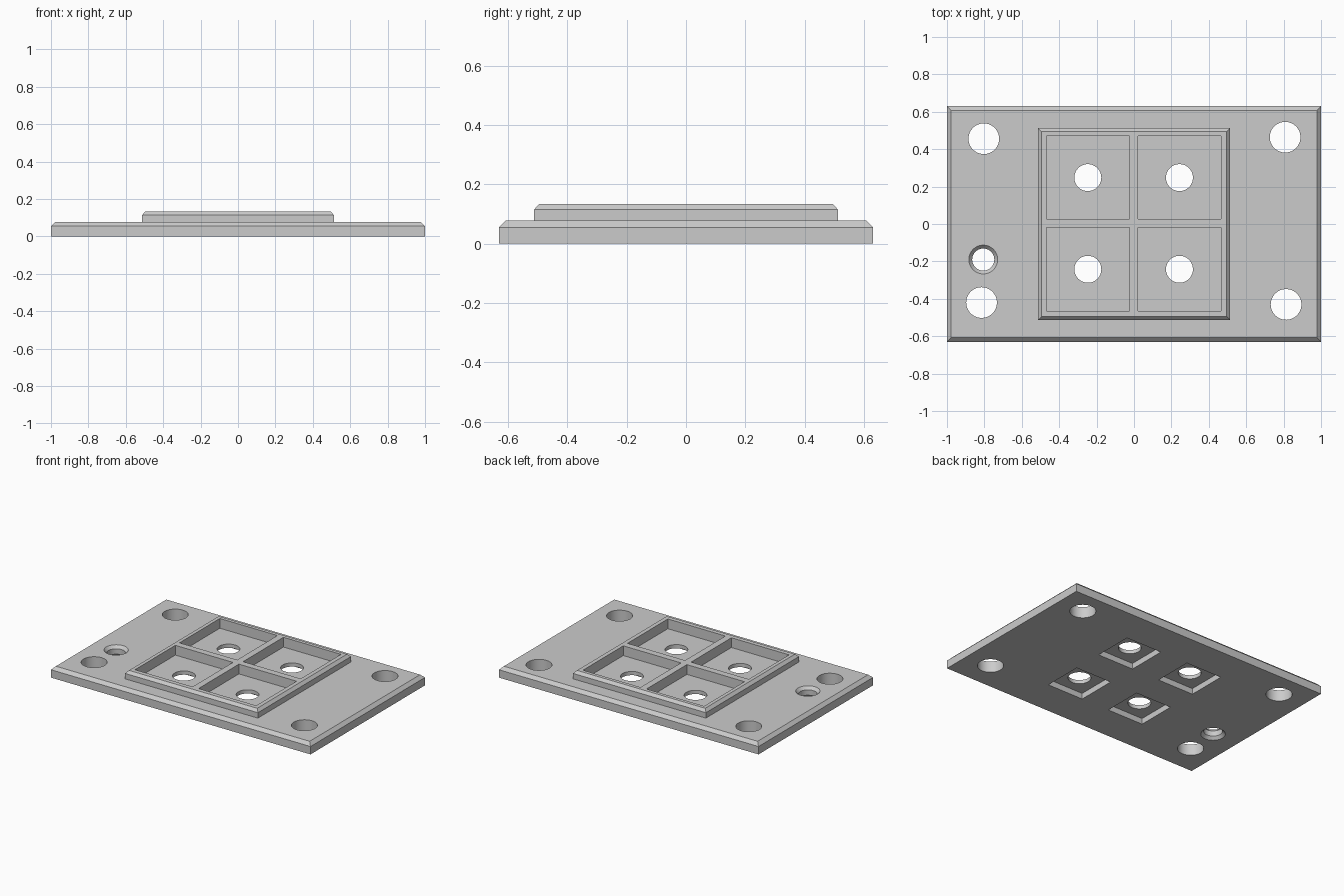
import bpy, bmesh, math

if "Cube" in bpy.data.objects:
    bpy.data.objects.remove(bpy.data.objects["Cube"], do_unlink=True)

grey = bpy.data.materials.new("plain grey")
grey.use_nodes = True
COLOUR = (0.6, 0.6, 0.6, 1)
grey.diffuse_color = COLOUR
grey.node_tree.nodes["Principled BSDF"].inputs["Base Color"].default_value = COLOUR


def loft(name, rings):
    """Skin a closed solid through a list of point rings, bottom to top."""
    bm = bmesh.new()
    loops = [[bm.verts.new(p) for p in ring] for ring in rings]
    bm.faces.new(loops[0])
    bm.faces.new(loops[-1])
    for low, high in zip(loops, loops[1:]):
        for i in range(len(low)):
            j = (i + 1) % len(low)
            bm.faces.new((low[i], low[j], high[j], high[i]))
    bmesh.ops.recalc_face_normals(bm, faces=bm.faces[:])
    mesh = bpy.data.meshes.new(name)
    bm.to_mesh(mesh)
    bm.free()
    mesh.materials.append(grey)
    obj = bpy.data.objects.new(name, mesh)
    bpy.context.collection.objects.link(obj)
    return obj


def rect(x, y, hx, hy, z):
    return [(x - hx, y - hy, z), (x + hx, y - hy, z), (x + hx, y + hy, z), (x - hx, y + hy, z)]


def circle(x, y, r, z, n=64):
    return [(x + r * math.cos(math.tau * i / n), y + r * math.sin(math.tau * i / n), z)
            for i in range(n)]


def box(name, x, y, half, z0, z1):
    return loft(name, [rect(x, y, half, half, z) for z in (z0, z1)])


def drill(name, x, y, profile):
    return loft(name, [circle(x, y, r, z) for r, z in profile])


# Base plate with the raised square block, both with chamfered top edges
TOP = 0.077
steps = [(1, 0.63, 0), (1, 0.63, 0.055), (0.978, 0.608, TOP),
         (0.512, 0.512, TOP), (0.512, 0.512, 0.115), (0.494, 0.494, 0.134)]
plate = loft("mounting_plate", [rect(0, 0, *s) for s in steps])

# Four pockets, each with a round hole and a square recess underneath
FLOOR, CEILING = 0.066, 0.04
cutters = []
for x in (-0.247, 0.243):
    for y in (-0.242, 0.248):
        cutters += [box("pocket_cutter", x, y, 0.222, FLOOR, 0.3),
                    box("recess_cutter", x, y, 0.138, -0.1, CEILING),
                    drill("pocket_hole_cutter", x, y, [(0.072, -0.2), (0.072, 0.4)])]

# Corner screw holes
for x, y in ((-0.803, 0.456), (0.808, 0.464), (-0.815, -0.42), (0.813, -0.43)):
    cutters.append(drill("corner_hole_cutter", x, y, [(0.082, -0.2), (0.082, 0.4)]))

# Small hole countersunk from both sides
cutters.append(drill("countersunk_hole_cutter", -0.806, -0.19,
                     [(0.077, -0.1), (0.077, 0), (0.059, 0.02),
                      (0.059, TOP - 0.02), (0.077, TOP), (0.077, 0.3)]))

# Cut everything out, then drop the cutters
bpy.context.view_layer.objects.active = plate
plate.select_set(True)
for cutter in cutters:
    cutter.hide_render = True
    mod = plate.modifiers.new("cut", "BOOLEAN")
    mod.operation = "DIFFERENCE"
    mod.solver = "EXACT"
    mod.object = cutter
    bpy.ops.object.modifier_apply(modifier=mod.name)
    bpy.data.objects.remove(cutter, do_unlink=True)

# Smooth hole walls, sharp edges
bpy.ops.object.select_all(action="DESELECT")
plate.select_set(True)
bpy.ops.object.shade_smooth_by_angle(angle=math.radians(30))
